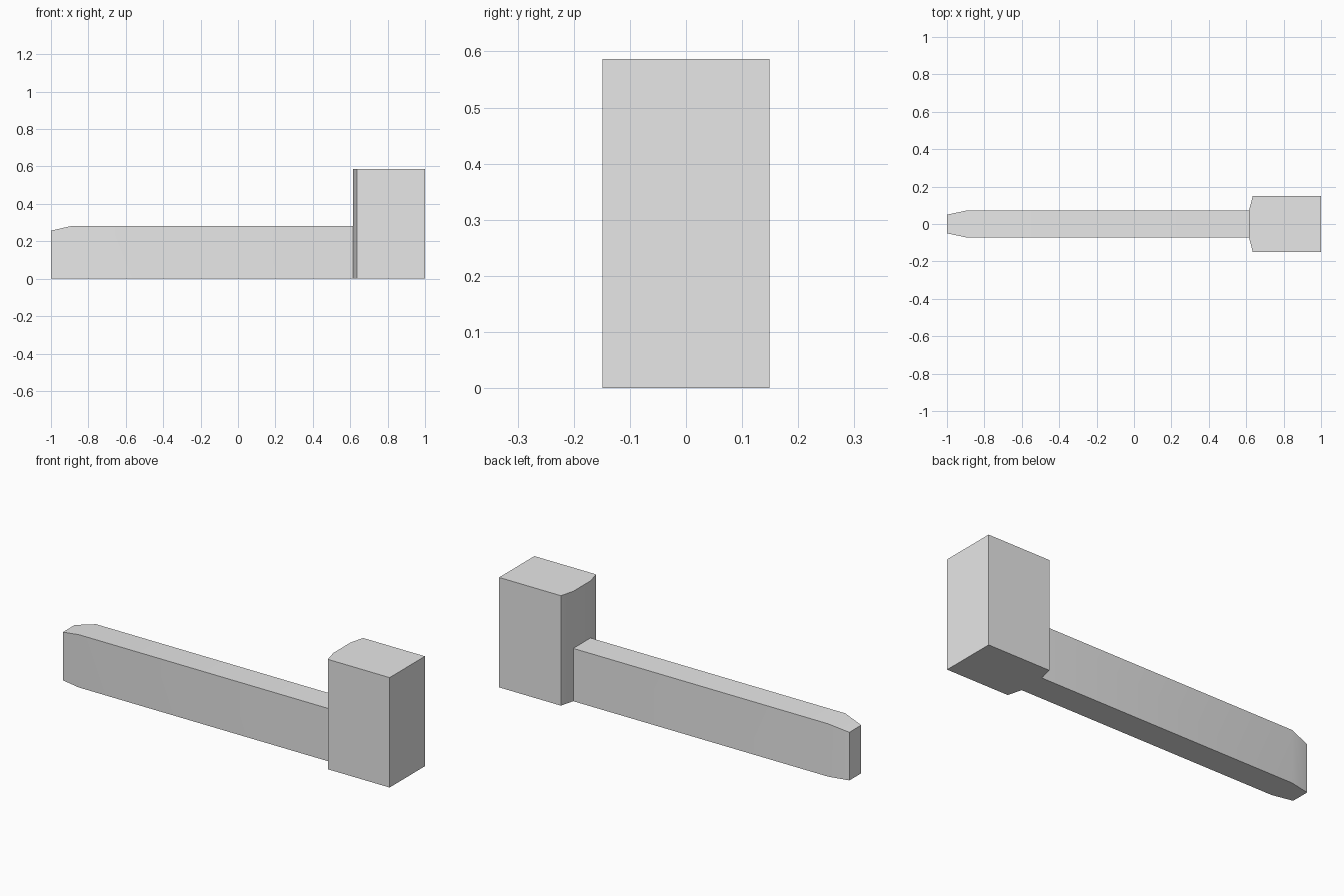
import bpy
import bmesh
import math

cube = bpy.data.objects.get("Cube")
if cube:
    bpy.data.objects.remove(cube, do_unlink=True)

# One plain grey for the whole model
GREY = (0.8, 0.8, 0.8, 1.0)
grey = bpy.data.materials.new("plain grey")
grey.use_nodes = True
grey.diffuse_color = GREY
grey.node_tree.nodes["Principled BSDF"].inputs["Base Color"].default_value = GREY


def loft_along_x(name, sections):
    """Join rectangular sections (x, half width, height) standing on the ground."""
    bm = bmesh.new()
    rings = [
        [bm.verts.new(p) for p in ((x, -w, 0), (x, w, 0), (x, w, h), (x, -w, h))]
        for x, w, h in sections
    ]
    for a, b in zip(rings, rings[1:]):
        for i in range(4):
            j = (i + 1) % 4
            bm.faces.new((a[i], a[j], b[j], b[i]))
    bm.faces.new(rings[0])
    bm.faces.new(rings[-1])
    bmesh.ops.recalc_face_normals(bm, faces=bm.faces)
    mesh = bpy.data.meshes.new(name)
    bm.to_mesh(mesh)
    bm.free()
    mesh.materials.append(grey)
    obj = bpy.data.objects.new(name, mesh)
    bpy.context.collection.objects.link(obj)
    bpy.ops.object.select_all(action="DESELECT")
    obj.select_set(True)
    bpy.context.view_layer.objects.active = obj
    bpy.ops.object.shade_smooth_by_angle(angle=math.radians(30))
    return obj


NECK = 0.615

# Long bar with a tapered tip
loft_along_x("bar", [(-1, 0.05, 0.257), (-0.89, 0.073, 0.282), (NECK, 0.073, 0.282)])

# Tall end block with bevelled corners facing the bar
loft_along_x("end_block", [(NECK, 0.073, 0.587), (0.635, 0.149, 0.587), (1, 0.149, 0.587)])
